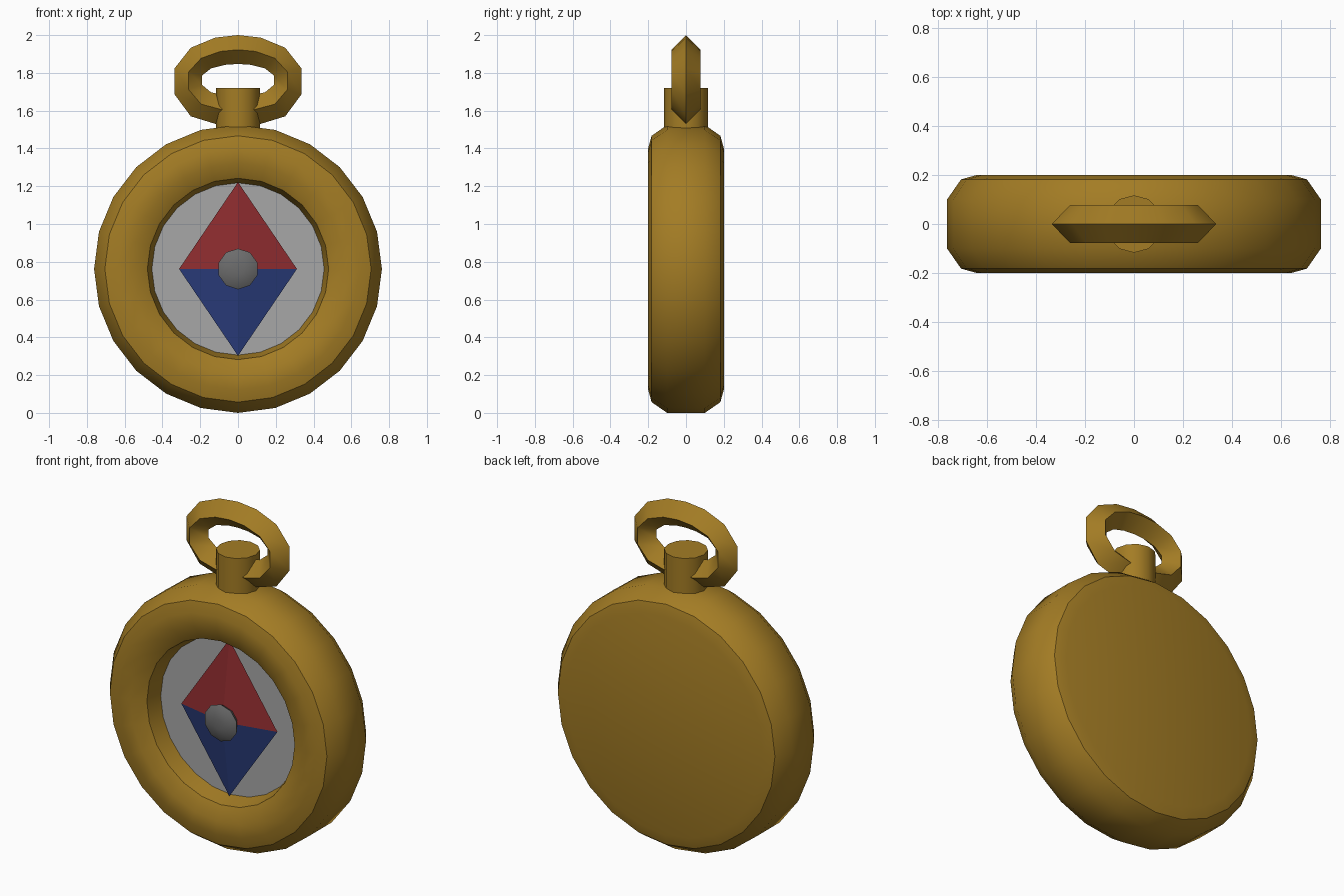
import bpy, bmesh, math

if "Cube" in bpy.data.objects:
    bpy.data.objects.remove(bpy.data.objects["Cube"])

CZ = 0.762          # centre height of the case


def material(name, rgb):
    m = bpy.data.materials.new(name)
    m.diffuse_color = (*rgb, 1)
    m.use_nodes = True
    m.node_tree.nodes["Principled BSDF"].inputs["Base Color"].default_value = m.diffuse_color
    return m


gold = material("gold", (0.367, 0.202, 0.018))
red = material("red", (0.26, 0.024, 0.027))
blue = material("blue", (0.024, 0.047, 0.205))
pale = material("dial_grey", (0.385, 0.385, 0.385))
steel = material("dark_steel", (0.15, 0.15, 0.15))


def finish(name, bm, mats=(), smooth=None):
    bmesh.ops.recalc_face_normals(bm, faces=bm.faces)
    me = bpy.data.meshes.new(name)
    bm.to_mesh(me)
    bm.free()
    ob = bpy.data.objects.new(name, me)
    bpy.context.collection.objects.link(ob)
    for m in mats:
        me.materials.append(m)
    if smooth:
        bpy.ops.object.select_all(action='DESELECT')
        ob.select_set(True)
        bpy.context.view_layer.objects.active = ob
        bpy.ops.object.shade_smooth_by_angle(angle=math.radians(smooth))
    return ob


def bridge(bm, a, b):
    n = len(a)
    for i in range(n):
        j = (i + 1) % n
        bm.faces.new((a[i], a[j], b[j], b[i]))


def lathe(name, profile, sides, mats=(), smooth=None):
    """Spin (radius, y) points about the y axis through the case centre, capping both ends."""
    bm = bmesh.new()
    rings = []
    for r, y in profile:
        rings.append([bm.verts.new((r * math.sin(2 * math.pi * i / sides), y,
                                    CZ + r * math.cos(2 * math.pi * i / sides)))
                      for i in range(sides)])
    for a, b in zip(rings, rings[1:]):
        bridge(bm, a, b)
    bm.faces.new(rings[0])
    bm.faces.new(rings[-1])
    return finish(name, bm, mats, smooth)


# case: flat back, rounded side, rim sloping in to the recess
lathe("case", [(0.64, 0.2), (0.705, 0.182), (0.762, 0.1), (0.762, -0.1), (0.705, -0.182),
               (0.64, -0.2), (0.56, -0.2), (0.48, -0.16), (0.455, -0.06)], 24, [gold], 37)

# dial face
lathe("dial", [(0.456, -0.06), (0.456, -0.066)], 24, [pale])

# needle: shallow four-sided pyramid, red above and blue below
bm = bmesh.new()
apex = bm.verts.new((0, -0.145, CZ))
tips = [bm.verts.new(p) for p in ((0, -0.08, CZ + 0.46), (0.312, -0.08, CZ),
                                  (0, -0.08, CZ - 0.46), (-0.312, -0.08, CZ))]
for i in range(4):
    f = bm.faces.new((apex, tips[i], tips[(i + 1) % 4]))
    f.material_index = 0 if i in (0, 3) else 1
bm.faces.new((tips[0], tips[1], tips[3]))
f = bm.faces.new((tips[1], tips[2], tips[3]))
f.material_index = 1
finish("needle", bm, [red, blue])

# hub: low dome over the needle centre
lathe("hub", [(0.09, -0.13), (0.108, -0.16), (0.08, -0.176), (0.03, -0.184)], 10, [steel], 60)

# stem
bm = bmesh.new()
bmesh.ops.create_cone(bm, cap_ends=True, segments=12, radius1=0.117, radius2=0.117, depth=0.27)
bmesh.ops.translate(bm, verts=bm.verts, vec=(0, 0, 1.585))
finish("stem", bm, [gold], 40)

# hanging ring: rounded oval with a diamond cross-section
half = [(0.12, 0.222), (0.25, 0.168), (0.335, 0.06),
        (0.335, -0.08), (0.25, -0.195), (0.12, -0.235)]
loop = [(0, 0.235)] + half + [(0, -0.24)] + [(-x, z) for x, z in reversed(half)]
bm = bmesh.new()
rings = []
for sx, sz, y in ((1, 1, 0), (0.78, 0.67, 0.077), (0.57, 0.35, 0), (0.78, 0.67, -0.077)):
    rings.append([bm.verts.new((x * sx, y, 1.765 + z * sz)) for x, z in loop])
for k in range(4):
    bridge(bm, rings[k], rings[(k + 1) % 4])
finish("hanging_ring", bm, [gold], 50)
